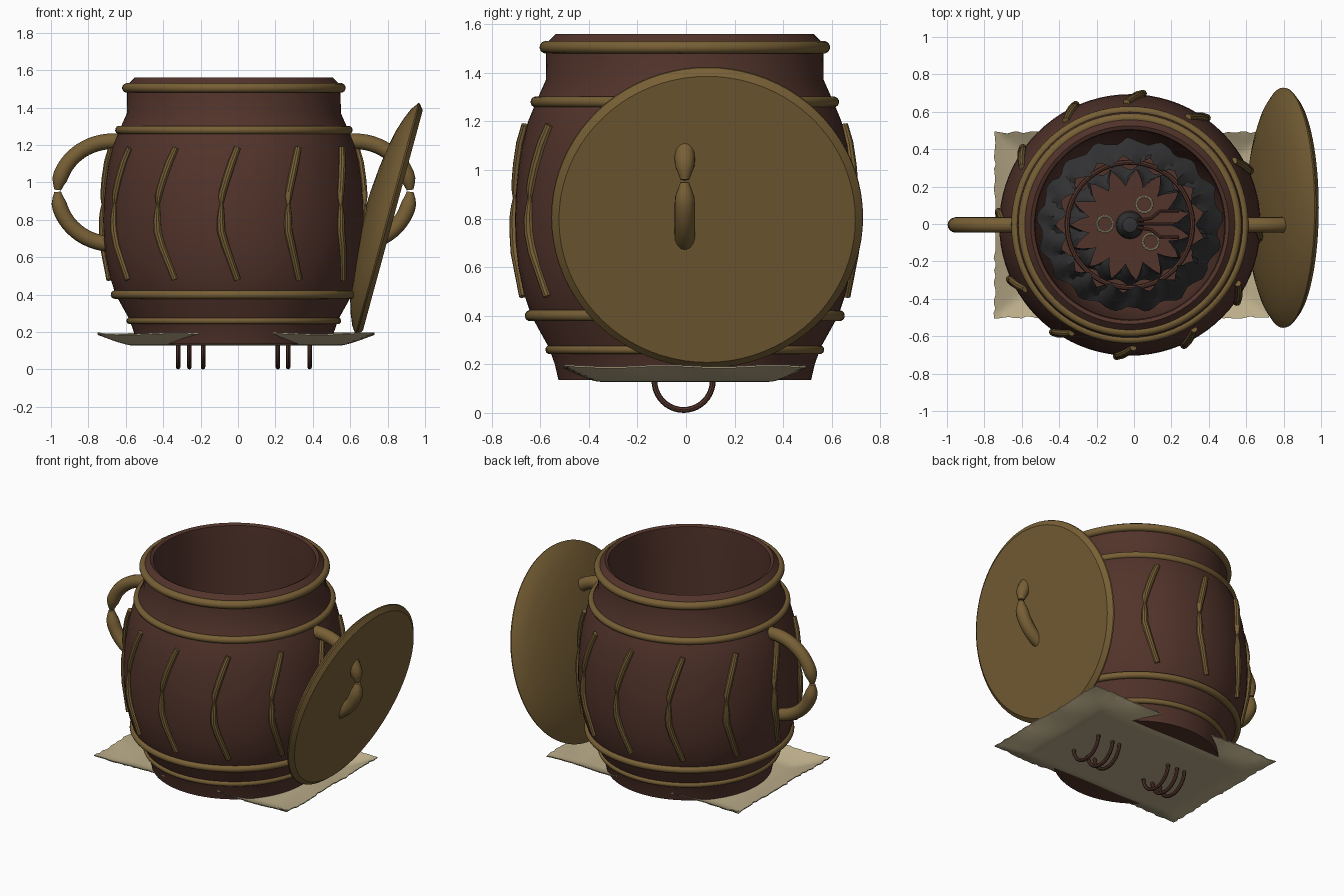
import bpy, bmesh, math, random
from mathutils import Vector, Matrix

if "Cube" in bpy.data.objects:
    bpy.data.objects.remove(bpy.data.objects["Cube"])
random.seed(4)
CX, CY = -0.022, -0.005
TAU = 2 * math.pi

def mat(name, rgb):
    m = bpy.data.materials.new(name)
    m.diffuse_color = (*rgb, 1)
    m.use_nodes = True
    m.node_tree.nodes["Principled BSDF"].inputs["Base Color"].default_value = m.diffuse_color
    return m

wood = mat("dark_wood", (0.085, 0.034, 0.024))
brass = mat("aged_brass", (0.185, 0.115, 0.036))
linen = mat("pale_linen", (0.50, 0.42, 0.255))
char = mat("charcoal", (0.032, 0.032, 0.034))

def finish(name, bm, m, angle=35):
    bmesh.ops.recalc_face_normals(bm, faces=bm.faces)
    me = bpy.data.meshes.new(name)
    bm.to_mesh(me)
    bm.free()
    ob = bpy.data.objects.new(name, me)
    bpy.context.collection.objects.link(ob)
    me.materials.append(m)
    bpy.ops.object.select_all(action='DESELECT')
    ob.select_set(True)
    bpy.context.view_layer.objects.active = ob
    bpy.ops.object.shade_smooth_by_angle(angle=math.radians(angle))
    return ob

def lathe(name, prof, m, matrix, segs=80, angle=35):
    """Revolve (radius, height) points about z; a zero radius closes the end."""
    bm = bmesh.new()
    rings = []
    for r, z in prof:
        n = segs if r > 0 else 1
        rings.append([bm.verts.new((r * math.cos(TAU * i / segs), r * math.sin(TAU * i / segs), z))
                      for i in range(n)])
    for a, b in zip(rings, rings[1:]):
        for i in range(segs):
            j = (i + 1) % segs
            q = [a[i % len(a)], a[j % len(a)], b[j % len(b)], b[i % len(b)]]
            bm.faces.new(list(dict.fromkeys(q)))
    bm.transform(matrix)
    return finish(name, bm, m, angle)

def tube(bm, pts, radii, sides=12, closed=False):
    """Sweep a round section along a path."""
    pts = [Vector(p) for p in pts]
    n = len(pts)
    rings, up = [], None
    for k, p in enumerate(pts):
        a = pts[(k - 1) % n] if closed or k else p
        b = pts[(k + 1) % n] if closed or k < n - 1 else p
        t = (b - a).normalized()
        if up is None:
            up = t.orthogonal()
        up = (up - t * up.dot(t)).normalized()
        side = t.cross(up)
        rings.append([bm.verts.new(p + radii[k] * (up * math.cos(TAU * i / sides) + side * math.sin(TAU * i / sides)))
                      for i in range(sides)])
    for k in range(n if closed else n - 1):
        a, b = rings[k], rings[(k + 1) % n]
        for i in range(sides):
            j = (i + 1) % sides
            bm.faces.new((a[i], a[j], b[j], b[i]))
    if not closed:
        bm.faces.new(rings[0])
        bm.faces.new(rings[-1])

def circle(c, r, n=80):
    return [(c[0] + r * math.cos(TAU * i / n), c[1] + r * math.sin(TAU * i / n), c[2]) for i in range(n)]

# Barrel body: outer wall, lip, inner wall and floor
outer = [(0.52, .135), (.535, .2), (.56, .27), (.632, .40), (.665, .5), (.685, .6), (.696, .7), (.699, .8),
         (.695, .9), (.685, 1.0), (.67, 1.1), (.645, 1.2), (.612, 1.28), (.572, 1.37), (.57, 1.52), (.53, 1.56)]
inner = [(.51, 1.55), (.505, 1.4), (.51, 1.0), (.50, .6), (.46, .3), (.42, .22), (0, .22)]
lathe("barrel", [(0, .135)] + outer + inner, wood, Matrix.Translation((CX, CY, 0)))

def wall(z):
    for (r0, z0), (r1, z1) in zip(outer, outer[1:]):
        if z0 <= z <= z1:
            return r0 + (r1 - r0) * (z - z0) / (z1 - z0)

# Brass hoops
for i, (z, r, t) in enumerate([(1.505, .572, .026), (1.28, .612, .023), (.40, .636, .023), (.26, .556, .018)]):
    bm = bmesh.new()
    tube(bm, circle((CX, CY, z), r), [t] * 80, closed=True)
    finish(f"hoop_{i}", bm, brass)

# Curved ribs in two pieces, twelve around the belly
def rib(bm, ang, pts):
    out = []
    for s, z, _ in pts:
        r = wall(z) + .006
        a = ang + s / .7
        out.append((CX + r * math.cos(a), CY + r * math.sin(a), z))
    tube(bm, out, [p[2] for p in pts], 10)

upper_rib = [(.02, 1.185, .018), (-.01, 1.11, .021), (-.04, 1.02, .021), (-.06, .95, .02), (-.065, .92, .018), (-.066, .885, .01)]
lower_rib = [(-.066, .885, .009), (-.068, .85, .016), (-.07, .80, .021), (-.068, .74, .022), (-.045, .66, .021), (.02, .48, .018)]
bm = bmesh.new()
for k in range(12):
    rib(bm, k * TAU / 12, upper_rib)
    rib(bm, k * TAU / 12, lower_rib)
finish("belly_ribs", bm, brass)

# Side handles, each split at the middle
for sgn, name in ((-1, "left_handle"), (1, "right_handle")):
    bm = bmesh.new()
    for a0, a1 in ((95, 3), (-97, 1)):
        pts, rad = [], []
        for i in range(17):
            t = i / 16
            a = math.radians(a0 + (a1 - a0) * t)
            pts.append((CX + sgn * (.645 + .297 * math.cos(a)), CY, .945 + .275 * math.sin(a)))
            rad.append(.042 if t < .86 else .042 - .024 * (t - .86) / .14)
        tube(bm, pts, rad, 14)
    finish(name, bm, brass)

# Domed lid leaning on the right side, dome towards the barrel
tilt = math.radians(90 + 15.2)
lathe("lid", [(0, -.128), (.12, -.124), (.25, -.113), (.36, -.099), (.46, -.08), (.54, -.055), (.60, -.03),
              (.642, 0), (.64, .008), (.61, .032), (0, .032)],
      brass, Matrix.Translation((.797, .087, .805)) @ Matrix.Rotation(tilt, 4, 'Y'))

# Cloth mat with raised wavy edges
bm = bmesh.new()
bmesh.ops.create_grid(bm, x_segments=60, y_segments=40, size=1)
for v in bm.verts:
    u, w = v.co.x, v.co.y
    e = max(0, (abs(u) - .76) / .24, (abs(w) - .72) / .28)
    edge = max(abs(u), abs(w)) > .999
    v.co = (-.01 + u * .735 + (random.uniform(-.006, .006) if edge else 0),
            -.005 + w * .495 + (random.uniform(-.006, .006) if edge else 0),
            .128 + .06 * e ** 1.3 + .004 * e * math.sin(9 * u + 7 * w))
ext = bmesh.ops.extrude_face_region(bm, geom=bm.faces[:])
for v in ext["geom"]:
    if isinstance(v, bmesh.types.BMVert):
        v.co.z += .006
finish("cloth_mat", bm, linen, 50)

# Half-ring feet under the mat, two groups of three
bm = bmesh.new()
for x in (-.32, -.26, -.187, .213, .268, .383):
    pts = [(x, -.01 + .12 * math.cos(math.pi * i / 20), .132 - .12 * math.sin(math.pi * i / 20)) for i in range(21)]
    tube(bm, pts, [.012] * 21, 8)
finish("ring_feet", bm, wood)

# Ragged dark cloth layers inside the barrel
def ragged(name, r_in, r_out, z_in, z_out, waves, amp):
    bm = bmesh.new()
    n = waves * 6
    loops = []
    for k in range(4):
        f = k / 3
        loop = []
        for i in range(n):
            a = TAU * i / n
            tooth = 1 - abs(2 * ((i / 6) % 1) - 1)
            r = r_in + (r_out - r_in) * f
            r += amp * (tooth - .5) * (1 - f) + .016 * f * math.sin(waves * a) + random.uniform(-.005, .005)
            z = z_in + (z_out - z_in) * f + .025 * math.sin(waves * a + k)
            loop.append(bm.verts.new((CX + r * math.cos(a), CY + r * .93 * math.sin(a), z)))
        loops.append(loop)
    for a, b in zip(loops, loops[1:]):
        for i in range(n):
            j = (i + 1) % n
            bm.faces.new((a[i], a[j], b[j], b[i]))
    return finish(name, bm, char)

ragged("outer_lining", .37, .485, .72, .60, 17, .05)
ragged("inner_lining", .27, .335, .52, .42, 15, .10)

# Wooden ring between the layers
bm = bmesh.new()
tube(bm, circle((CX, CY, .5), .335), [.014] * 80, 8, True)
finish("inner_hoop", bm, wood)

# Small keepsakes on the floor: pale bead rings and a dark knob
bm = bmesh.new()
for x, y in ((.055, .105), (-.155, 0), (.09, -.095)):
    tube(bm, circle((x, y, .30), .042, 32), [.009 if i % 2 else .006 for i in range(32)], 8, True)
finish("bead_rings", bm, linen)
lathe("dark_knob", [(0, .22), (.075, .22), (.07, .27), (.04, .31), (0, .32)], char,
      Matrix.Translation((CX, CY, 0)), 24)

# Branching twigs reaching right from the centre
bm = bmesh.new()
for s in (-1, 0, 1):
    tube(bm, [(.02, s * .02, .3), (.09, s * .03, .31), (.14, s * .07, .32), (.24, s * .07, .34)], [.009] * 4, 8)
finish("twigs", bm, wood)
